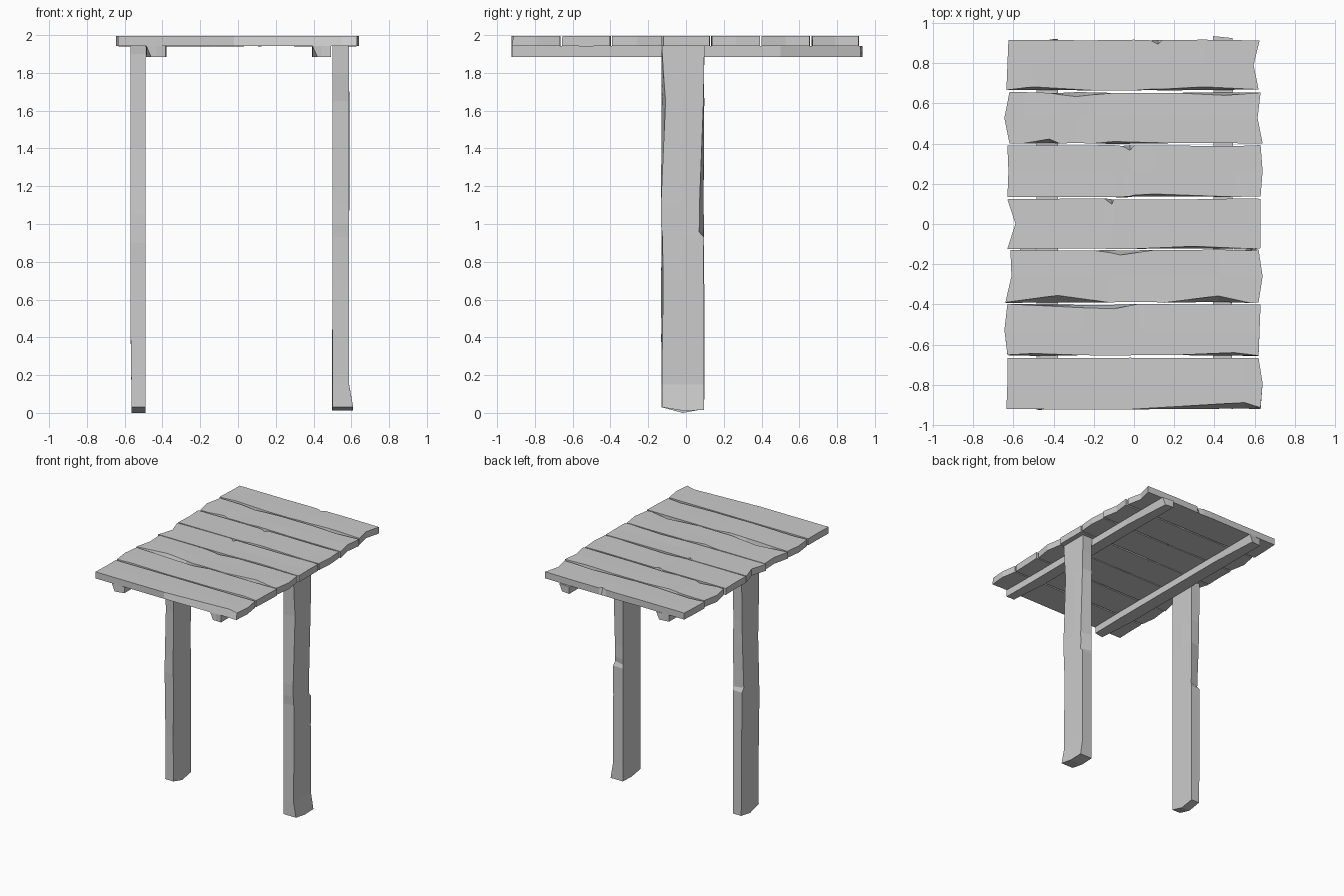
import bpy, bmesh, random
from mathutils import Vector

random.seed(4)
if "Cube" in bpy.data.objects:
    bpy.data.objects.remove(bpy.data.objects["Cube"])

wood = bpy.data.materials.new("grey wood")
wood.use_nodes = True
GREY = (0.6, 0.6, 0.6, 1)
wood.diffuse_color = GREY
wood.node_tree.nodes["Principled BSDF"].inputs["Base Color"].default_value = GREY


def chip_depth(chips, side, t):
    """Depth of the chipped edge at t; each chip is (side, start, peak, end, depth)."""
    deepest = 0
    for s, a, p, b, d in chips:
        if s == side and a < t < b:
            deepest = max(deepest, d * ((t - a) / (p - a) if t <= p else (b - t) / (b - p)))
    return deepest


def board(name, place, width, height, start, end, chips=(), flare=0.0, rough=0.003):
    """Rough-hewn board: six-point rings along its length, with chipped edges."""
    (w0, w1), (h0, h1) = width, height
    wm = (w0 + w1) / 2
    lo, hi = max(start), min(end)
    inner = {t for c in chips for t in c[1:4] if lo + 0.015 < t < hi - 0.015}
    stations = ["start"] + sorted(inner) + ["end"]
    bm = bmesh.new()
    rings = []
    for st in stations:
        if st in ("start", "end"):
            low, mid, high = start if st == "start" else end
        else:
            low = mid = high = st
        a = chip_depth(chips, "low", low)
        b = chip_depth(chips, "high", high)
        top = h1 + (flare if st == "start" else 0)
        j = lambda: random.uniform(-rough, rough)
        e0, e1 = w0 + j(), w1 + j()
        ring = [(low, e0 + a, top), (mid, wm, top + j() / 2), (high, e1 - b, top),
                (high, e1, h0), (mid, wm, h0 + j() / 2), (low, e0, h0)]
        rings.append([bm.verts.new(place(*p)) for p in ring])
    for r, s in zip(rings, rings[1:]):
        for i in range(6):
            k = (i + 1) % 6
            bm.faces.new((r[i], r[k], s[k], s[i]))
    for r in (rings[0], rings[-1]):
        bm.faces.new((r[0], r[1], r[4], r[5]))
        bm.faces.new((r[1], r[2], r[3], r[4]))
    bmesh.ops.recalc_face_normals(bm, faces=bm.faces)
    mesh = bpy.data.meshes.new(name)
    bm.to_mesh(mesh)
    bm.free()
    mesh.materials.append(wood)
    obj = bpy.data.objects.new(name, mesh)
    bpy.context.collection.objects.link(obj)
    return obj


def along_x(t, w, h):
    return Vector((t, w, h))


def along_y(t, w, h):
    return Vector((w, t, h))


def along_z(t, w, h):
    return Vector((h, w, t))


# Table top planks, front to back: width, left-hand end, right-hand end, chips
planks = [
    ((-0.92, -0.665), (-0.635, -0.63, -0.63), (0.63, 0.64, 0.62),
     [("low", -0.02, 0.55, 0.66, 0.03)]),
    ((-0.655, -0.4), (-0.63, -0.645, -0.63), (0.62, 0.625, 0.63),
     [("high", -0.64, -0.1, 0.02, 0.02), ("low", -0.65, -0.5, -0.25, 0.012),
      ("low", 0.2, 0.5, 0.64, 0.015)]),
    ((-0.39, -0.13), (-0.64, -0.61, -0.615), (0.62, 0.64, 0.62),
     [("low", -0.66, -0.38, -0.12, 0.035), ("low", 0.15, 0.42, 0.58, 0.03),
      ("high", -0.2, -0.07, 0.1, 0.022)]),
    ((-0.122, 0.125), (-0.63, -0.59, -0.63), (0.63, 0.63, 0.63),
     [("low", 0, 0.3, 0.6, 0.01), ("high", -0.15, -0.11, -0.1, 0.025)]),
    ((0.135, 0.39), (-0.63, -0.625, -0.63), (0.63, 0.64, 0.63),
     [("low", -0.1, 0.1, 0.5, 0.012), ("high", -0.06, -0.02, 0, 0.025)]),
    ((0.4, 0.655), (-0.62, -0.645, -0.62), (0.64, 0.615, 0.63),
     [("high", -0.42, -0.29, -0.1, 0.022), ("high", 0.2, 0.45, 0.6, 0.015),
      ("low", -0.55, -0.42, -0.37, 0.02), ("low", -0.2, -0.1, 0.2, 0.012)]),
    ((0.667, 0.915), (-0.635, -0.63, -0.625), (0.62, 0.595, 0.625),
     [("low", -0.62, -0.5, -0.2, 0.015), ("low", 0, 0.35, 0.61, 0.016),
      ("high", 0.08, 0.12, 0.14, 0.02)]),
]
for n, (width, start, end, chips) in enumerate(planks, 1):
    board(f"top_plank_{n}", along_x, width, (1.942, 1.995), start, end, chips)

# Rails under the planks, with their chipped side facing down
rail_chips = [("low", -1.1, -0.92, -0.6, 0.025), ("high", 0.5, 0.92, 1.1, 0.025)]
board("left_rail", along_y, (0.395, 0.49), (1.942, 1.885),
      (-0.92, -0.915, -0.92), (0.935, 0.93, 0.925), rail_chips)
board("right_rail", along_y, (-0.485, -0.38), (1.942, 1.885),
      (-0.925, -0.92, -0.91), (0.91, 0.915, 0.92), rail_chips)

# Posts: the chipped wide face looks outwards
top_end = (1.945, 1.945, 1.945)
board("left_post", along_z, (-0.13, 0.095), (0.5, 0.588), (0.03, 0.012, 0.015), top_end,
      [("high", 0.93, 0.96, 1.8, 0.025), ("low", 0.15, 0.7, 1.0, 0.012),
       ("low", 1.1, 1.65, 1.95, 0.02)], flare=0.022)
board("right_post", along_z, (-0.13, 0.095), (-0.49, -0.568), (0.03, 0, 0.02), top_end,
      [("high", 1.02, 1.05, 1.6, 0.022), ("low", 0.02, 0.4, 0.8, 0.012),
       ("low", 0.9, 1.4, 1.9, 0.015)], flare=0.005)
